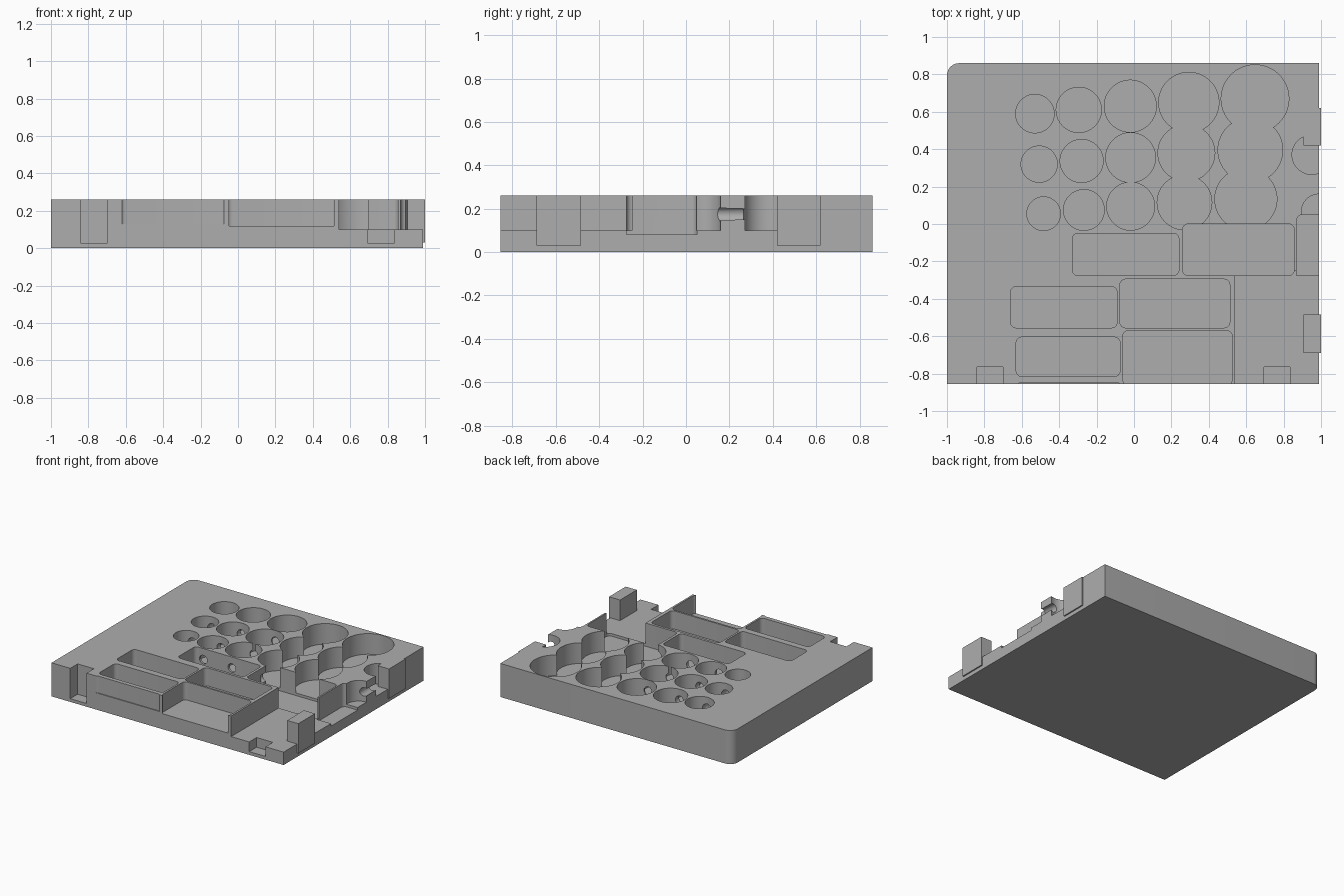
import bpy, bmesh, math
from mathutils import Vector

old = bpy.data.objects.get("Cube")
if old:
    bpy.data.objects.remove(old)

TOP = 0.26
grey = bpy.data.materials.new("plain_grey")
grey.use_nodes = True
colour = (0.42, 0.42, 0.42, 1)
grey.diffuse_color = colour
grey.node_tree.nodes["Principled BSDF"].inputs["Base Color"].default_value = colour


def prism(name, outline, z0, z1):
    """Extrude a closed xy outline from z0 to z1."""
    bm = bmesh.new()
    face = bm.faces.new([bm.verts.new((x, y, z0)) for x, y in outline])
    extruded = bmesh.ops.extrude_face_region(bm, geom=[face])["geom"]
    verts = [v for v in extruded if isinstance(v, bmesh.types.BMVert)]
    bmesh.ops.translate(bm, verts=verts, vec=(0, 0, z1 - z0))
    bmesh.ops.recalc_face_normals(bm, faces=bm.faces)
    mesh = bpy.data.meshes.new(name)
    bm.to_mesh(mesh)
    bm.free()
    mesh.materials.append(grey)
    obj = bpy.data.objects.new(name, mesh)
    bpy.context.collection.objects.link(obj)
    return obj


def rectangle(x0, x1, y0, y1, radii=(0, 0, 0, 0)):
    """Outline with a radius per corner, from front left going round."""
    points = []
    corners = [(x0, y0, 1, 1), (x1, y0, -1, 1), (x1, y1, -1, -1), (x0, y1, 1, -1)]
    for i, ((x, y, sx, sy), r) in enumerate(zip(corners, radii)):
        if r == 0:
            points.append((x, y))
            continue
        for k in range(7):
            a = math.pi * (1 + i / 2 + k / 12)
            points.append((x + sx * r + r * math.cos(a), y + sy * r + r * math.sin(a)))
    return points


def circle(x, y, r, n=64):
    return [(x + r * math.cos(math.tau * k / n), y + r * math.sin(math.tau * k / n))
            for k in range(n)]


# Body with one rounded back corner
body = prism("tray_body", rectangle(-1, 0.99, -0.855, 0.86, (0, 0, 0, 0.065)), 0, TOP)
cutters = []


def cut(outline, floor, top=0.4):
    cutters.append(prism("pocket_cutter", outline, floor, top))


# Round pockets in three rows of five: the first and last circle set each row
rows = [
    [(-0.53, 0.59, 0.103), (-0.295, 0.61, 0.121), (-0.02, 0.63, 0.139),
     (0.293, 0.65, 0.161), (0.647, 0.67, 0.181)],
    [(-0.507, 0.32, 0.097), (-0.28, 0.337, 0.115), (-0.018, 0.355, 0.133),
     (0.28, 0.38, 0.152), (0.622, 0.395, 0.173)],
    [(-0.483, 0.055, 0.09), (-0.268, 0.075, 0.109), (-0.018, 0.095, 0.128),
     (0.27, 0.115, 0.146), (0.598, 0.133, 0.166)],
]
for row in rows:
    for pocket in row:
        cut(circle(*pocket), 0.1)
for pocket in [(0.95, 0.37, 0.105), (0.99, 0.065, 0.095)]:
    cut(circle(*pocket), 0.1)

# Rectangular pockets with rounded corners: x0, x1, y0, y1, floor
for x0, x1, y0, y1, floor in [
    (-0.33, 0.24, -0.275, -0.05, 0.12),
    (0.26, 0.857, -0.275, 0.0, 0.08),
    (-0.66, -0.09, -0.555, -0.335, 0.12),
    (-0.075, 0.512, -0.555, -0.295, 0.12),
    (-0.63, -0.075, -0.815, -0.605, 0.12),
    (-0.06, 0.525, -0.862, -0.57, 0.12),
    (-0.63, -0.065, -1.1, -0.848, 0.13),
]:
    cut(rectangle(x0, x1, y0, y1, (0.03,) * 4), floor)

# Pockets that open through the right side, and the peg sockets at the front
cut(rectangle(0.87, 1.1, -0.275, 0.05, (0, 0, 0, 0.03)), 0.08)
cut(rectangle(0.54, 1.1, -0.95, -0.25, (0, 0, 0, 0.03)), 0.1)
for x0, x1 in [(-0.84, -0.70), (0.695, 0.835)]:
    cut(rectangle(x0, x1, -0.95, -0.765), 0.025)


# Round tunnels joining the pockets of each column
def tunnel(start, end):
    a, b = (Vector((x, y, 0.175)) for x, y in (start, end))
    obj = prism("tunnel_cutter", circle(0, 0, 0.033, 24), 0, (b - a).length)
    obj.rotation_mode = "QUATERNION"
    obj.rotation_quaternion = (b - a).to_track_quat("Z", "Y")
    obj.location = a
    cutters.append(obj)


for column, end_y in [(0, 0.05), (1, -0.09), (2, -0.09), (3, -0.09)]:
    back, front = rows[0][column], rows[2][column]
    slope = (front[0] - back[0]) / (front[1] - back[1])
    tunnel(back[:2], (back[0] + slope * (end_y - back[1]), end_y))
tunnel((0.965, 0.35), (0.975, 0.1))

# Apply every cut to the body
for cutter in cutters:
    mod = body.modifiers.new("cut", "BOOLEAN")
    mod.operation = "DIFFERENCE"
    mod.solver = "EXACT"
    mod.object = cutter
bpy.context.view_layer.update()
graph = bpy.context.evaluated_depsgraph_get()
result = bpy.data.meshes.new_from_object(body.evaluated_get(graph))
body.modifiers.clear()
body.data = result
for cutter in cutters:
    bpy.data.objects.remove(cutter)

# Joining pegs on the right side
pegs = [prism("right_front_peg", rectangle(0.905, 1.0, -0.69, -0.485), 0.03, TOP),
        prism("right_back_peg", rectangle(0.905, 1.0, 0.42, 0.62), 0.03, TOP)]

# Smooth the round walls and keep the edges sharp
bpy.ops.object.select_all(action="DESELECT")
body.select_set(True)
bpy.context.view_layer.objects.active = body
bpy.ops.object.shade_smooth_by_angle(angle=math.radians(30))
